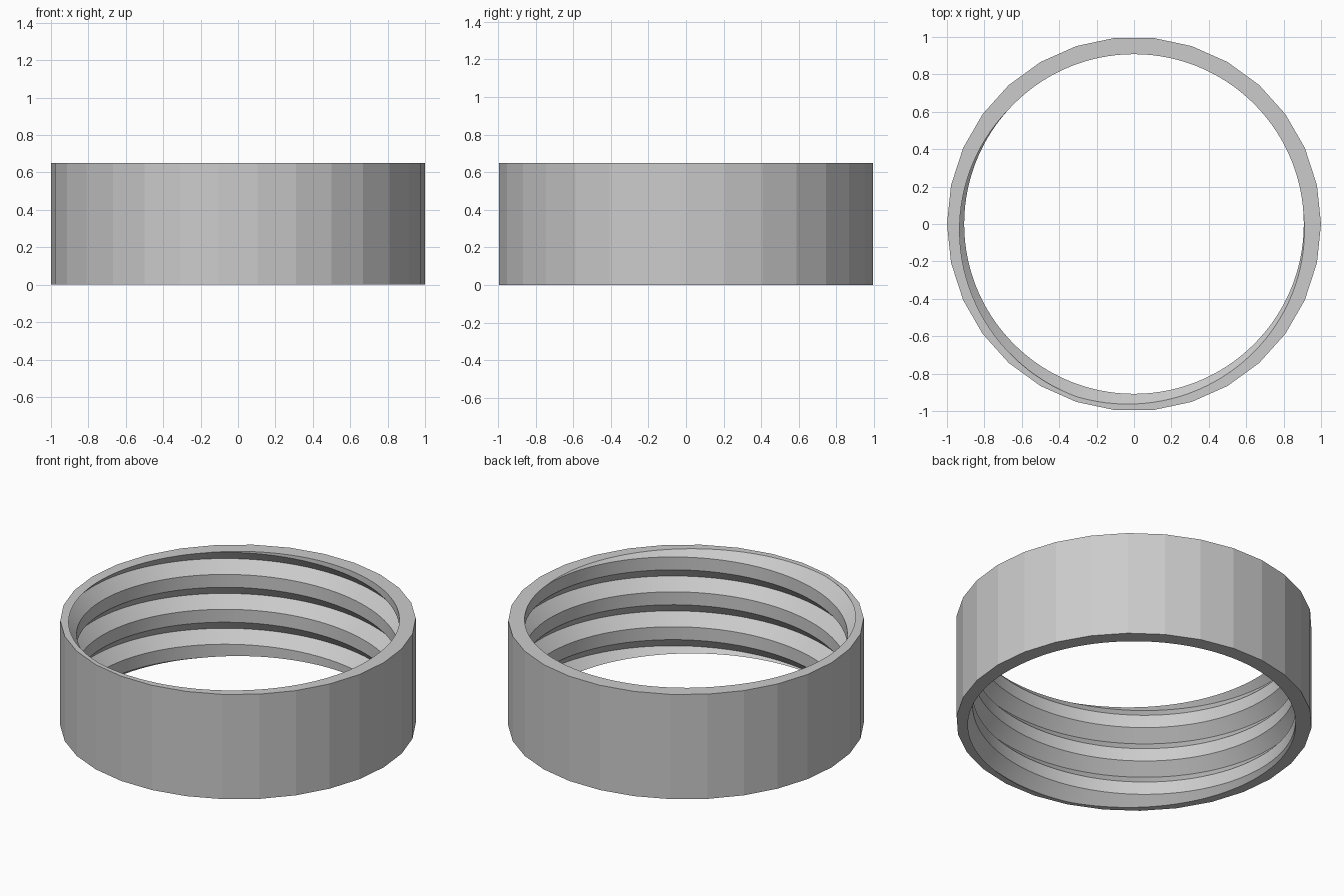
import bpy, bmesh
from math import sin, cos, pi, radians

# Remove the default cube
cube = bpy.data.objects.get("Cube")
if cube:
    bpy.data.objects.remove(cube, do_unlink=True)

HEIGHT = 0.65
PITCH = HEIGHT / 3
CREST_R, ROOT_R = 0.908, 0.973
CREST_WIDTH = 0.08
HALF_GROOVE = (PITCH - CREST_WIDTH) / 2
OUTER_SIDES, STEPS = 30, 120
START = radians(138)

bm = bmesh.new()

# Internal thread: one groove profile per pitch, swept along a helix past both ends
profile = [(0, CREST_R), (HALF_GROOVE, ROOT_R), (2 * HALF_GROOVE, CREST_R)]
columns = []
for i in range(STEPS + 1):
    a = START + 2 * pi * i / STEPS
    lift = PITCH * (i / STEPS + 1)
    columns.append([
        bm.verts.new((r * cos(a), r * sin(a), HEIGHT + lift - turn * PITCH - drop))
        for turn in range(7) for drop, r in profile])
for left, right in zip(columns, columns[1:]):
    for j in range(len(left) - 1):
        bm.faces.new((left[j], right[j], right[j + 1], left[j + 1]))
bmesh.ops.remove_doubles(bm, verts=bm.verts[:], dist=1e-5)

# Trim the thread flush with the rims
for z, direction in ((HEIGHT, 1), (0, -1)):
    bmesh.ops.bisect_plane(
        bm, geom=bm.verts[:] + bm.edges[:] + bm.faces[:], dist=1e-5,
        plane_co=(0, 0, z), plane_no=(0, 0, direction), clear_outer=True)
bmesh.ops.remove_doubles(bm, verts=bm.verts[:], dist=1e-4)

# Faceted outer wall
rings = [[bm.verts.new((cos(2 * pi * i / OUTER_SIDES), sin(2 * pi * i / OUTER_SIDES), z))
          for i in range(OUTER_SIDES)] for z in (0, HEIGHT)]
for i in range(OUTER_SIDES):
    k = (i + 1) % OUTER_SIDES
    bm.faces.new((rings[0][i], rings[0][k], rings[1][k], rings[1][i]))

# Flat rims joining the wall to the thread
for z, direction in ((0, -1), (HEIGHT, 1)):
    rim = [e for e in bm.edges if e.is_boundary
           and all(abs(v.co.z - z) < 1e-3 for v in e.verts)]
    bmesh.ops.triangle_fill(bm, edges=rim, use_beauty=True, normal=(0, 0, direction))
bmesh.ops.recalc_face_normals(bm, faces=bm.faces[:])

mesh = bpy.data.meshes.new("threaded_ring")
bm.to_mesh(mesh)
bm.free()
ring = bpy.data.objects.new("threaded_ring", mesh)
bpy.context.collection.objects.link(ring)

# Plain grey material
grey = bpy.data.materials.new("light_grey")
grey.use_nodes = True
colour = (0.6, 0.6, 0.6, 1)
grey.diffuse_color = colour
grey.node_tree.nodes["Principled BSDF"].inputs["Base Color"].default_value = colour
mesh.materials.append(grey)

# Smooth thread, crisp outer facets
bpy.ops.object.select_all(action='DESELECT')
ring.select_set(True)
bpy.context.view_layer.objects.active = ring
bpy.ops.object.shade_smooth_by_angle(angle=radians(8))
